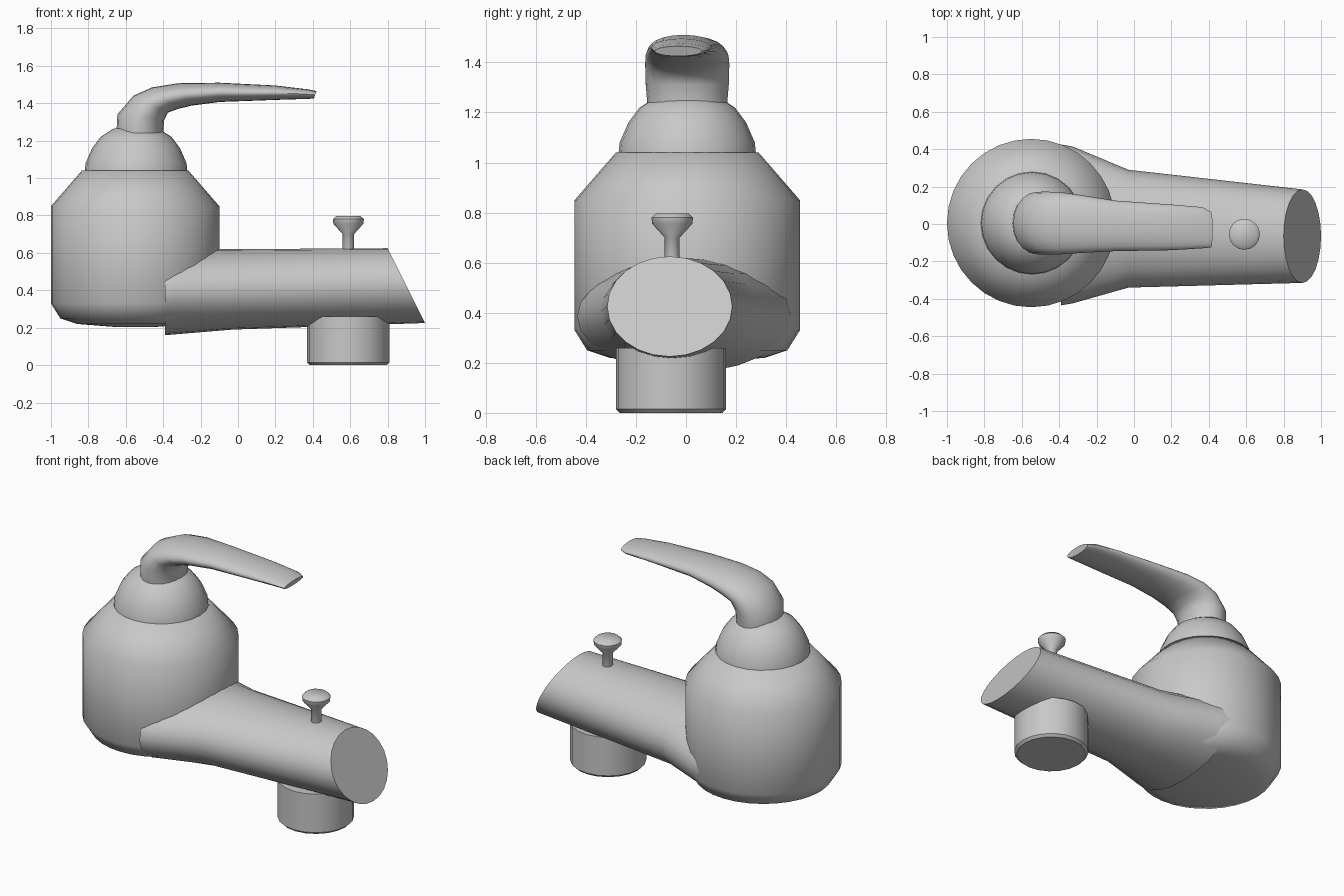
import bpy, bmesh, math
from mathutils import Vector

cube = bpy.data.objects.get("Cube")
if cube:
    bpy.data.objects.remove(cube, do_unlink=True)

metal = bpy.data.materials.new("satin_grey")
metal.use_nodes = True
GREY = (0.58, 0.58, 0.58, 1)
metal.diffuse_color = GREY
metal.node_tree.nodes["Principled BSDF"].inputs["Base Color"].default_value = GREY


def loft(name, rings, sides, angle=50):
    """Skin a row of ellipses, each (top x, top z, bottom x, bottom z, y centre, y half width)."""
    bm = bmesh.new()
    loops = []
    for tx, tz, bx, bz, cy, hw in rings:
        top, low = Vector((tx, cy, tz)), Vector((bx, cy, bz))
        mid, up, side = (top + low) / 2, (top - low) / 2, Vector((0, hw, 0))
        turns = [2 * math.pi * i / sides for i in range(sides)]
        loops.append([bm.verts.new(mid + up * math.cos(t) + side * math.sin(t)) for t in turns])
    for a, b in zip(loops, loops[1:]):
        for i in range(sides):
            j = (i + 1) % sides
            bm.faces.new((a[i], a[j], b[j], b[i]))
    bm.faces.new(loops[0])
    bm.faces.new(loops[-1])
    bmesh.ops.recalc_face_normals(bm, faces=bm.faces)
    mesh = bpy.data.meshes.new(name)
    bm.to_mesh(mesh)
    bm.free()
    mesh.materials.append(metal)
    obj = bpy.data.objects.new(name, mesh)
    bpy.context.collection.objects.link(obj)
    bpy.ops.object.select_all(action='DESELECT')
    obj.select_set(True)
    bpy.context.view_layer.objects.active = obj
    bpy.ops.object.shade_smooth_by_angle(angle=math.radians(angle))
    return obj


def lathe(name, x, y, profile, sides, angle=50):
    """Turn a (radius, height) profile about an upright axis."""
    return loft(name, [(x + r, z, x - r, z, y, r) for r, z in profile], sides, angle)


# Main body and the dome that carries the lever
lathe("body", -0.55, 0.005, [(0.12, 0.205), (0.31, 0.22), (0.40, 0.25), (0.45, 0.33),
                             (0.45, 0.85), (0.285, 1.04)], 32)
lathe("dome", -0.545, 0.005, [(0.275, 1.03), (0.27, 1.08), (0.235, 1.16),
                              (0.19, 1.22), (0.12, 1.265)], 24)

# Spout, flared where it meets the body and cut off at a slant
loft("spout", [(-0.39, 0.61, -0.39, 0.16, -0.005, 0.43),
               (-0.33, 0.62, -0.33, 0.165, -0.005, 0.42),
               (-0.03, 0.62, -0.03, 0.19, -0.025, 0.315),
               (0.80, 0.625, 1.0, 0.225, -0.065, 0.25)], 24, 40)

# Outlet under the spout
lathe("outlet", 0.59, -0.06, [(0.205, 0), (0.22, 0.015), (0.22, 0.26)], 20, 40)

# Diverter knob on top of the spout
lathe("diverter_knob", 0.59, -0.055, [(0.03, 0.58), (0.03, 0.70), (0.08, 0.755),
                                      (0.083, 0.78), (0.065, 0.797)], 16)

# Lever that rises from the dome and sweeps forward
loft("lever", [(-0.65, 1.24, -0.40, 1.24, 0.005, 0.16),
               (-0.645, 1.34, -0.395, 1.31, 0.005, 0.167),
               (-0.56, 1.44, -0.375, 1.35, 0.005, 0.168),
               (-0.46, 1.485, -0.32, 1.37, 0.004, 0.166),
               (-0.32, 1.507, -0.25, 1.387, 0, 0.155),
               (-0.10, 1.51, -0.10, 1.407, -0.01, 0.135),
               (0.20, 1.495, 0.20, 1.418, -0.018, 0.122),
               (0.37, 1.475, 0.36, 1.423, -0.02, 0.11),
               (0.42, 1.465, 0.405, 1.425, -0.03, 0.095)], 20)
